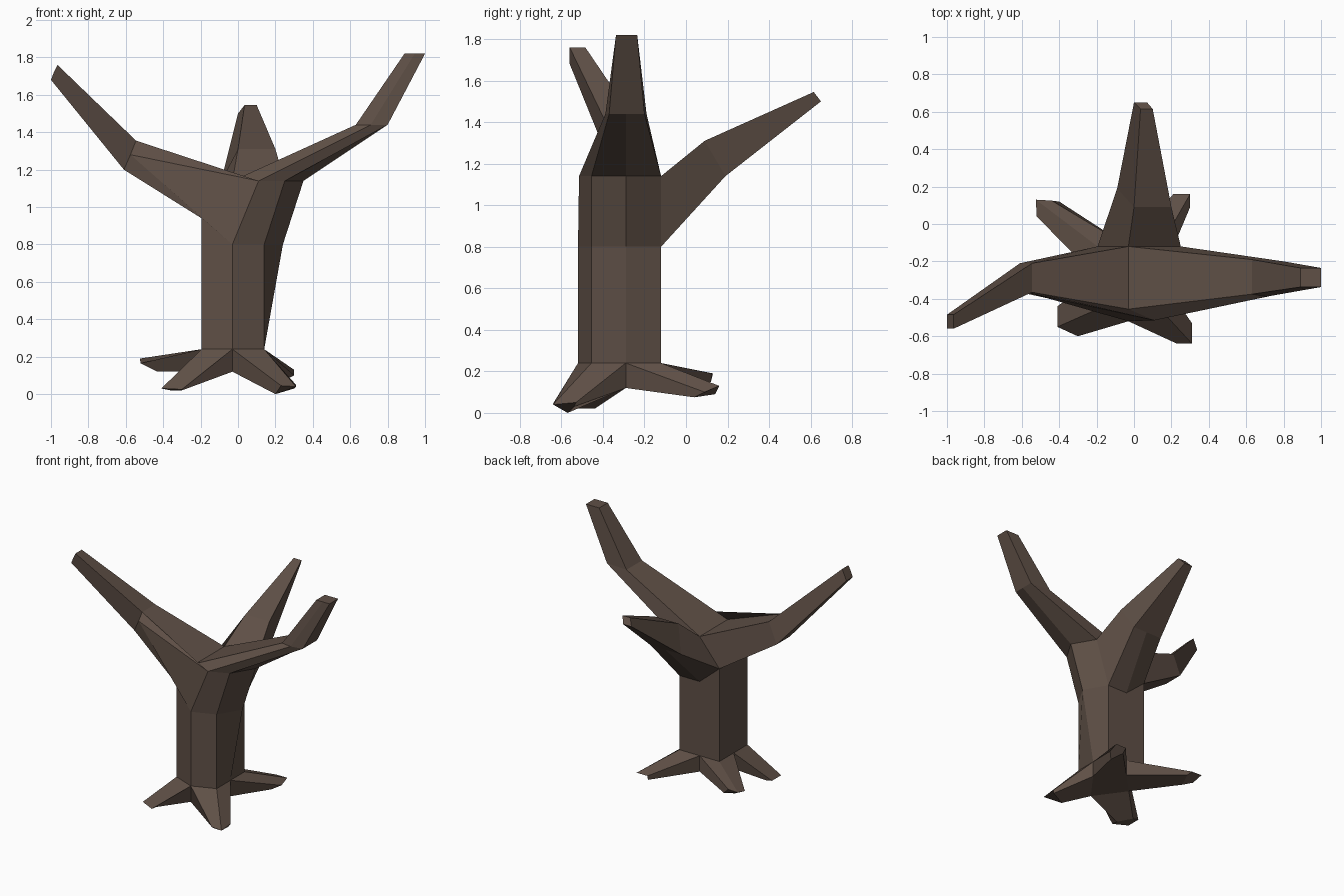
import bpy, bmesh
from mathutils import Vector

if "Cube" in bpy.data.objects:
    bpy.data.objects.remove(bpy.data.objects["Cube"])

bm = bmesh.new()


def face(pts):
    # one face, dropping repeated points
    uniq = [p for i, p in enumerate(pts) if p not in pts[:i]]
    if len(uniq) > 2:
        bm.faces.new([bm.verts.new(Vector(p)) for p in uniq])


def loft(rings, cap=False):
    # skin between successive closed rings
    for a, b in zip(rings, rings[1:]):
        for i in range(len(a)):
            j = (i + 1) % len(a)
            face([a[i], a[j], b[j], b[i]])
    if cap:
        face(rings[-1])


# trunk: square with a bulging front midpoint
plan = [(-.195, -.455), (-.03, -.52), (.14, -.455), (.14, -.29),
        (.14, -.12), (-.03, -.12), (-.195, -.12), (-.195, -.29)]
low = [(x, y, .24) for x, y in plan]
up = [(x, y, .94 if x < -.1 else .8) for x, y in plan]
up[3] = (.24, -.29, .8)
loft([low, up])
FL, F, FR, R, BR, B, BL, L = up

# crown: where the trunk leans into the right branch
T2, T1 = (-.03, -.12, 1.14), (-.03, -.455, 1.14)
F3, FR3, R3, BR3 = (.11, -.515, 1.14), (.25, -.455, 1.14), (.35, -.29, 1.14), (.25, -.12, 1.14)
face([F, FR, FR3, F3])
face([FR, R, R3, FR3])
face([R, BR, BR3, R3])

# right branch
loft([[T2, T1, F3, FR3, R3, BR3],
      [(x, y, 1.44) for x, y in ((.63, -.19), (.63, -.375), (.71, -.388), (.8, -.37), (.8, -.29), (.8, -.2))],
      [(x, y, 1.82) for x, y in ((.89, -.235), (.89, -.337), (.945, -.337), (1, -.337), (1, -.285), (1, -.235))]], True)

# left branch
m, e = (-.575, -.365, 1.28), (-.985, -.56, 1.72)
loft([[T2, T1, F3, F, FL, L, BL],
      [(-.545, -.21, 1.355), (-.545, -.365, 1.355), m, m, (-.61, -.365, 1.2), (-.61, -.29, 1.2), (-.61, -.21, 1.2)],
      [(-.965, -.485, 1.76), (-.965, -.56, 1.76), e, e, (-1, -.56, 1.68), (-1, -.52, 1.68), (-1, -.485, 1.68)]], True)

# back branch
loft([[T2, BR3, BR, B, BL],
      [(0, .09, 1.31), (.2, .09, 1.31), (.16, .19, 1.14), (.04, .19, 1.14), (-.09, .19, 1.14)],
      [(.035, .615, 1.545), (.1, .615, 1.545), (.07, .65, 1.5), (.035, .65, 1.5), (0, .65, 1.5)]], True)

# roots: one per trunk corner, keyed by the corner's index in the plan
roots = {
    2: [(.23, -.64, .045), (.31, -.64, .04), (.31, -.53, .05), (.3, -.54, .03), (.2, -.57, 0)],
    4: [(.3, .09, .1), (.3, .16, .13), (.21, .16, .13), (.22, .14, .09), (.25, .04, .075)],
    6: [(-.44, .125, .19), (-.525, .13, .19), (-.52, .04, .165), (-.43, .03, .12), (-.4, .12, .15)],
    0: [(-.41, -.44, .03), (-.41, -.55, .03), (-.3, -.6, .025), (-.3, -.55, .02), (-.36, -.44, .02)],
}


def under(p):
    return (p[0], p[1], .12)


for i, end in roots.items():
    a, c, b = low[i - 1], low[i], low[(i + 1) % 8]
    loft([[a, c, b, under(b), under(a)], end], True)
face([under(low[i]) for i in (1, 3, 5, 7)])

# weld everything into one skin; remove the hidden root tops' seams
bmesh.ops.remove_doubles(bm, verts=bm.verts, dist=.0005)
bmesh.ops.recalc_face_normals(bm, faces=bm.faces)
mesh = bpy.data.meshes.new("bare_tree")
bm.to_mesh(mesh)
bm.free()
tree = bpy.data.objects.new("bare_tree", mesh)
bpy.context.collection.objects.link(tree)

bark = bpy.data.materials.new("bark")
bark.diffuse_color = (.115, .08, .062, 1)
bark.use_nodes = True
bark.node_tree.nodes["Principled BSDF"].inputs["Base Color"].default_value = bark.diffuse_color
mesh.materials.append(bark)
